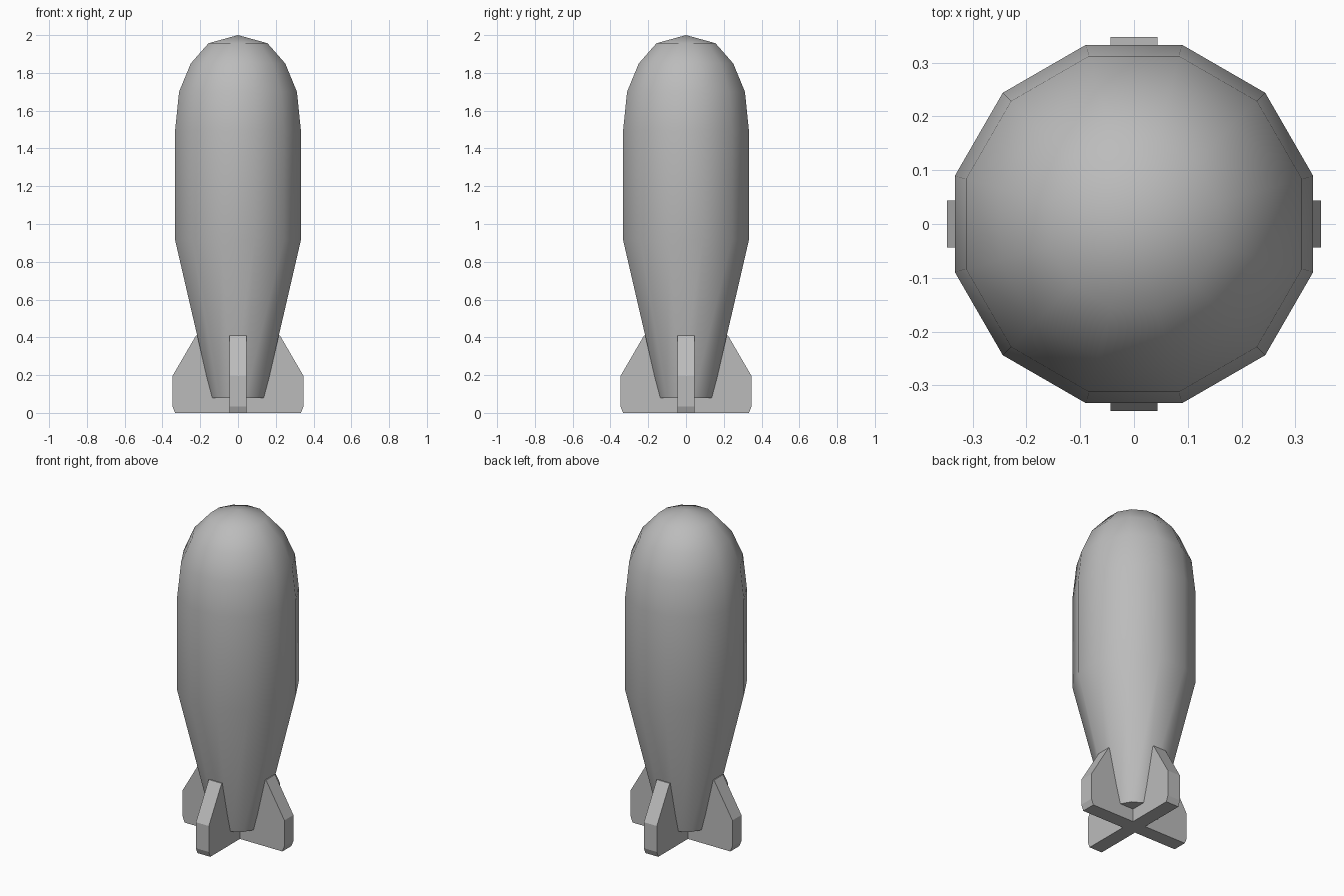
import bpy, bmesh
from math import cos, sin, pi, radians

if "Cube" in bpy.data.objects:
    bpy.data.objects.remove(bpy.data.objects["Cube"], do_unlink=True)

SIDES = 12
FIN_HALF = 0.044

grey = bpy.data.materials.new("plain grey")
grey.use_nodes = True
GREY = (0.5, 0.5, 0.5, 1)
grey.diffuse_color = GREY
grey.node_tree.nodes["Principled BSDF"].inputs["Base Color"].default_value = GREY


def make_object(name, bm):
    bmesh.ops.recalc_face_normals(bm, faces=bm.faces)
    mesh = bpy.data.meshes.new(name)
    bm.to_mesh(mesh)
    bm.free()
    mesh.materials.append(grey)
    obj = bpy.data.objects.new(name, mesh)
    bpy.context.collection.objects.link(obj)
    return obj


# Body: twelve-sided rings of (flat half-width, height), closed by a nose point
profile = [(0.14, 0.08), (0.333, 0.915), (0.333, 1.495),
           (0.312, 1.70), (0.25, 1.85), (0.156, 1.957)]
bm = bmesh.new()
rings = []
for half_width, z in profile:
    r = half_width / cos(pi / SIDES)
    angles = [2 * pi * (i + 0.5) / SIDES for i in range(SIDES)]
    rings.append([bm.verts.new((r * cos(a), r * sin(a), z)) for a in angles])
tip = bm.verts.new((0, 0, 2))
bm.faces.new(rings[0])
for i in range(SIDES):
    j = (i + 1) % SIDES
    for low, high in zip(rings, rings[1:]):
        bm.faces.new((low[i], low[j], high[j], high[i]))
    bm.faces.new((rings[-1][i], rings[-1][j], tip))
body = make_object("body", bm)
bpy.ops.object.select_all(action='DESELECT')
body.select_set(True)
bpy.context.view_layer.objects.active = body
bpy.ops.object.shade_smooth_by_angle(angle=radians(45))

# Tail fins: one outline, extruded to a plate and repeated around the axis
outline = [(0, 0), (0.333, 0), (0.347, 0.035), (0.347, 0.195), (0.222, 0.41), (0, 0.41)]
for k, side in enumerate(("left", "back", "right", "front")):
    bm = bmesh.new()
    face = bm.faces.new([bm.verts.new((x, -FIN_HALF, z)) for x, z in outline])
    extruded = bmesh.ops.extrude_face_region(bm, geom=[face])
    moved = [v for v in extruded["geom"] if isinstance(v, bmesh.types.BMVert)]
    bmesh.ops.translate(bm, verts=moved, vec=(0, 2 * FIN_HALF, 0))
    fin = make_object(side + "_tail_fin", bm)
    fin.rotation_euler.z = k * pi / 2
